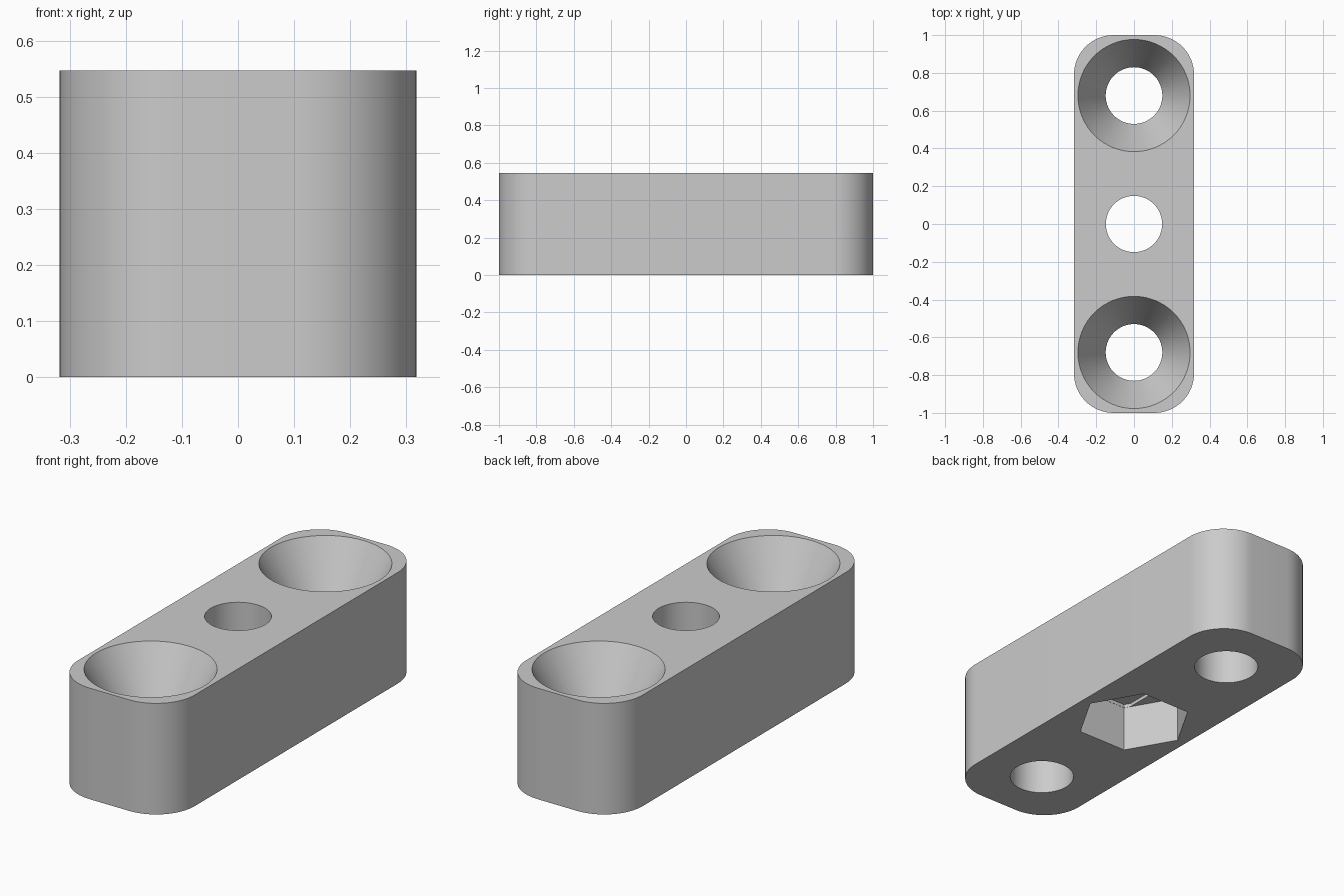
import bpy
import bmesh
import math

HALF_X, HALF_Y, HEIGHT = 0.318, 1.0, 0.547
CORNER, HOLE = 0.21, 0.15
SINK_RADIUS, SINK_DEPTH, SINK_Y = 0.297, 0.27, 0.68
NUT_RADIUS, NUT_DEPTH, STEP = 0.27, 0.23, 0.017

cube = bpy.data.objects.get("Cube")
if cube:
    bpy.data.objects.remove(cube, do_unlink=True)

grey = bpy.data.materials.new("plain grey")
grey.use_nodes = True
colour = (0.6, 0.6, 0.6, 1)
grey.diffuse_color = colour
grey.node_tree.nodes["Principled BSDF"].inputs["Base Color"].default_value = colour


def stack(name, rings):
    """Closed solid from equal-sized rings of points, bottom to top."""
    bm = bmesh.new()
    loops = [[bm.verts.new(p) for p in ring] for ring in rings]
    bm.faces.new(loops[0][::-1])
    bm.faces.new(loops[-1])
    n = len(loops[0])
    for low, high in zip(loops, loops[1:]):
        for i in range(n):
            j = (i + 1) % n
            bm.faces.new((low[i], low[j], high[j], high[i]))
    bmesh.ops.recalc_face_normals(bm, faces=bm.faces)
    mesh = bpy.data.meshes.new(name)
    bm.to_mesh(mesh)
    bm.free()
    mesh.materials.append(grey)
    obj = bpy.data.objects.new(name, mesh)
    bpy.context.collection.objects.link(obj)
    return obj


def circle(radius, z, y=0, sides=64):
    return [(radius * math.cos(math.tau * i / sides),
             y + radius * math.sin(math.tau * i / sides), z) for i in range(sides)]


def prism(name, outline, low, high):
    return stack(name, [[(x, y, z) for x, y in outline] for z in (low, high)])


# Bar with rounded upright corners
outline = []
for k, (sx, sy) in enumerate(((1, 1), (-1, 1), (-1, -1), (1, -1))):
    for i in range(17):
        a = math.pi / 2 * (k + i / 16)
        outline.append((sx * (HALF_X - CORNER) + CORNER * math.cos(a),
                        sy * (HALF_Y - CORNER) + CORNER * math.sin(a)))
bar = prism("mounting_bar", outline, 0, HEIGHT)

# Countersunk screw holes at both ends
cutters = []
slope = (SINK_RADIUS - HOLE) / SINK_DEPTH
for y in (-SINK_Y, SINK_Y):
    cutters.append(stack("countersink_cutter", [
        circle(HOLE, -0.1, y), circle(HOLE, HEIGHT - SINK_DEPTH, y),
        circle(SINK_RADIUS + slope * 0.1, HEIGHT + 0.1, y)]))

# Hexagonal nut pocket underneath, with a shallow slot in its ceiling
hexagon = [(x, y) for x, y, z in circle(NUT_RADIUS, 0, sides=6)]
cutters.append(prism("nut_pocket_cutter", hexagon, -0.1, NUT_DEPTH))
edge = NUT_RADIUS * math.sqrt(3) / 2 - 0.001
near = NUT_RADIUS / 2 - 0.001
side = edge - (HOLE - near) * math.sqrt(3)
slot = [(HOLE, -side), (HOLE, side), (near, edge), (-near, edge),
        (-HOLE, side), (-HOLE, -side), (-near, -edge), (near, -edge)]
cutters.append(prism("slot_cutter", slot, NUT_DEPTH - 0.05, NUT_DEPTH + STEP))

# Through hole in the middle
cutters.append(stack("middle_hole_cutter", [
    circle(HOLE - 0.001, -0.1), circle(HOLE - 0.001, HEIGHT + 0.1)]))

# Cut everything and remove the cutters
bpy.ops.object.select_all(action="DESELECT")
bpy.context.view_layer.objects.active = bar
bar.select_set(True)
for cutter in cutters:
    cutter.hide_render = True
    mod = bar.modifiers.new("cut", "BOOLEAN")
    mod.operation = "DIFFERENCE"
    mod.solver = "EXACT"
    mod.object = cutter
    bpy.ops.object.modifier_apply(modifier=mod.name)
    bpy.data.objects.remove(cutter, do_unlink=True)

bpy.ops.object.shade_smooth_by_angle(angle=math.radians(25))
